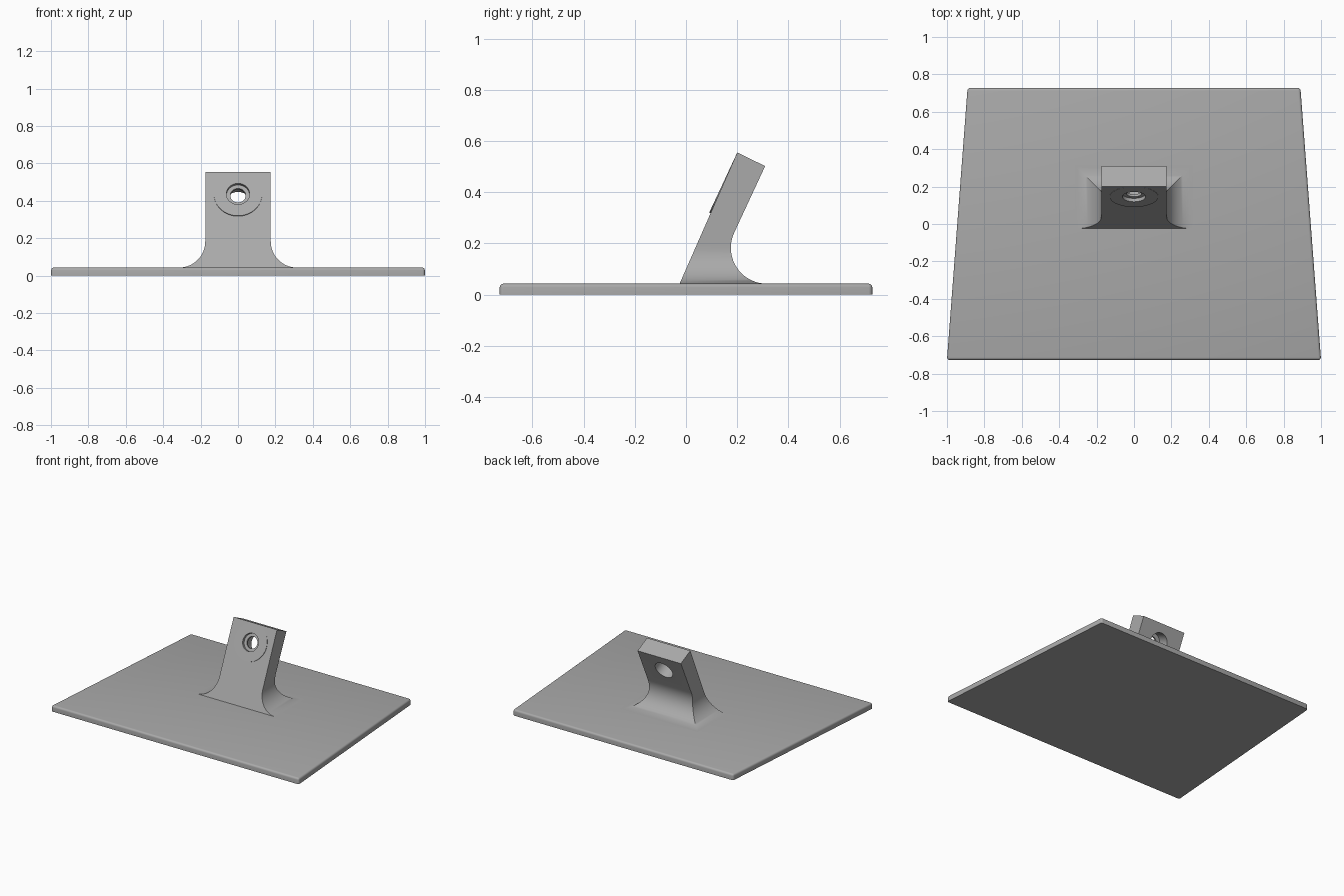
import bpy, bmesh, math
from mathutils import Vector, Matrix

if "Cube" in bpy.data.objects:
    bpy.data.objects.remove(bpy.data.objects["Cube"])

TILT = math.radians(25)
BASE_TOP = 0.043
FILLET, FILLET_Z, FILLET_C = 0.14, 0.183, 0.315   # radius and centre of the flared foot

grey = bpy.data.materials.new("plain grey")
grey.diffuse_color = (0.4, 0.4, 0.4, 1)
grey.use_nodes = True
grey.node_tree.nodes["Principled BSDF"].inputs["Base Color"].default_value = grey.diffuse_color


def make_object(name, bm):
    bmesh.ops.recalc_face_normals(bm, faces=bm.faces)
    mesh = bpy.data.meshes.new(name)
    bm.to_mesh(mesh)
    bm.free()
    mesh.materials.append(grey)
    obj = bpy.data.objects.new(name, mesh)
    bpy.context.collection.objects.link(obj)
    return obj


def loft(name, rings):
    """Closed solid through a stack of four-cornered rings."""
    bm = bmesh.new()
    loops = [[bm.verts.new(p) for p in ring] for ring in rings]
    for a, b in zip(loops, loops[1:]):
        for i in range(4):
            j = (i + 1) % 4
            bm.faces.new((a[i], a[j], b[j], b[i]))
    bm.faces.new(loops[0][::-1])
    bm.faces.new(loops[-1])
    return make_object(name, bm)


def tilted_cylinder(name, radius, near, far):
    """Cylinder on the hole axis, between two depths behind the disc face."""
    bm = bmesh.new()
    mid = Vector((0, 0.145, 0.437)) + inward * (near + far) / 2
    turn = inward.to_track_quat('Z', 'Y').to_matrix().to_4x4()
    bmesh.ops.create_cone(bm, cap_ends=True, segments=64, radius1=radius, radius2=radius,
                          depth=far - near, matrix=Matrix.Translation(mid) @ turn)
    return make_object(name, bm)


def activate(obj):
    bpy.ops.object.select_all(action='DESELECT')
    obj.select_set(True)
    bpy.context.view_layer.objects.active = obj


def smooth(obj):
    activate(obj)
    bpy.ops.object.shade_smooth_by_angle(angle=math.radians(30))


inward = Vector((0, math.cos(TILT), -math.sin(TILT)))

# Base plate: trapezoid with rounded top edges
outline = [(-1, -0.727), (1, -0.727), (0.89, 0.727), (-0.89, 0.727)]
base = loft("base_plate", [[(x, y, z) for x, y in outline] for z in (0, BASE_TOP)])
bm = bmesh.new()
bm.from_mesh(base.data)
edges = [e for e in bm.edges if max(v.co.z for v in e.verts) > 0.01]
bmesh.ops.bevel(bm, geom=edges, offset=0.014, segments=4, profile=0.5, affect='EDGES')
bm.to_mesh(base.data)
bm.free()
smooth(base)


# Leaning bracket: flat front, foot flared to the sides and back
def front_y(z):
    return -0.025 + (z - BASE_TOP) * 0.225 / 0.512


def ring(half_w, zf, back, zb):
    f = front_y(zf)
    return [(-half_w, f, zf), (half_w, f, zf), (half_w, back, zb), (-half_w, back, zb)]


rings = [ring(FILLET_C, 0.03, FILLET_C, 0.03)]
STEPS = 20
for i in range(STEPS + 1):
    a = -math.pi / 2 + (math.pi / 2 + TILT) * i / STEPS
    z = FILLET_Z + FILLET * math.sin(a)
    back = FILLET_C - FILLET * math.cos(a)
    half_w = back if a < 0 else FILLET_C - FILLET
    rings.append(ring(half_w, z, back, z))
rings.append(ring(FILLET_C - FILLET, 0.555, 0.309, 0.502))
bracket = loft("bracket", rings)

# Raised disc around the hole
disc = tilted_cylinder("front_disc", 0.129, 0, 0.03)

# Stepped hole through disc and bracket
cutters = [tilted_cylinder("front_bore", 0.062, -0.05, 0.02),
           tilted_cylinder("through_hole", 0.041, -0.05, 0.2),
           tilted_cylinder("rear_bore", 0.068, 0.035, 0.2)]
for part in (bracket, disc):
    activate(part)
    for cutter in cutters:
        mod = part.modifiers.new("hole", 'BOOLEAN')
        mod.operation, mod.solver, mod.object = 'DIFFERENCE', 'EXACT', cutter
        bpy.ops.object.modifier_apply(modifier=mod.name)
    smooth(part)
for cutter in cutters:
    bpy.data.objects.remove(cutter)
